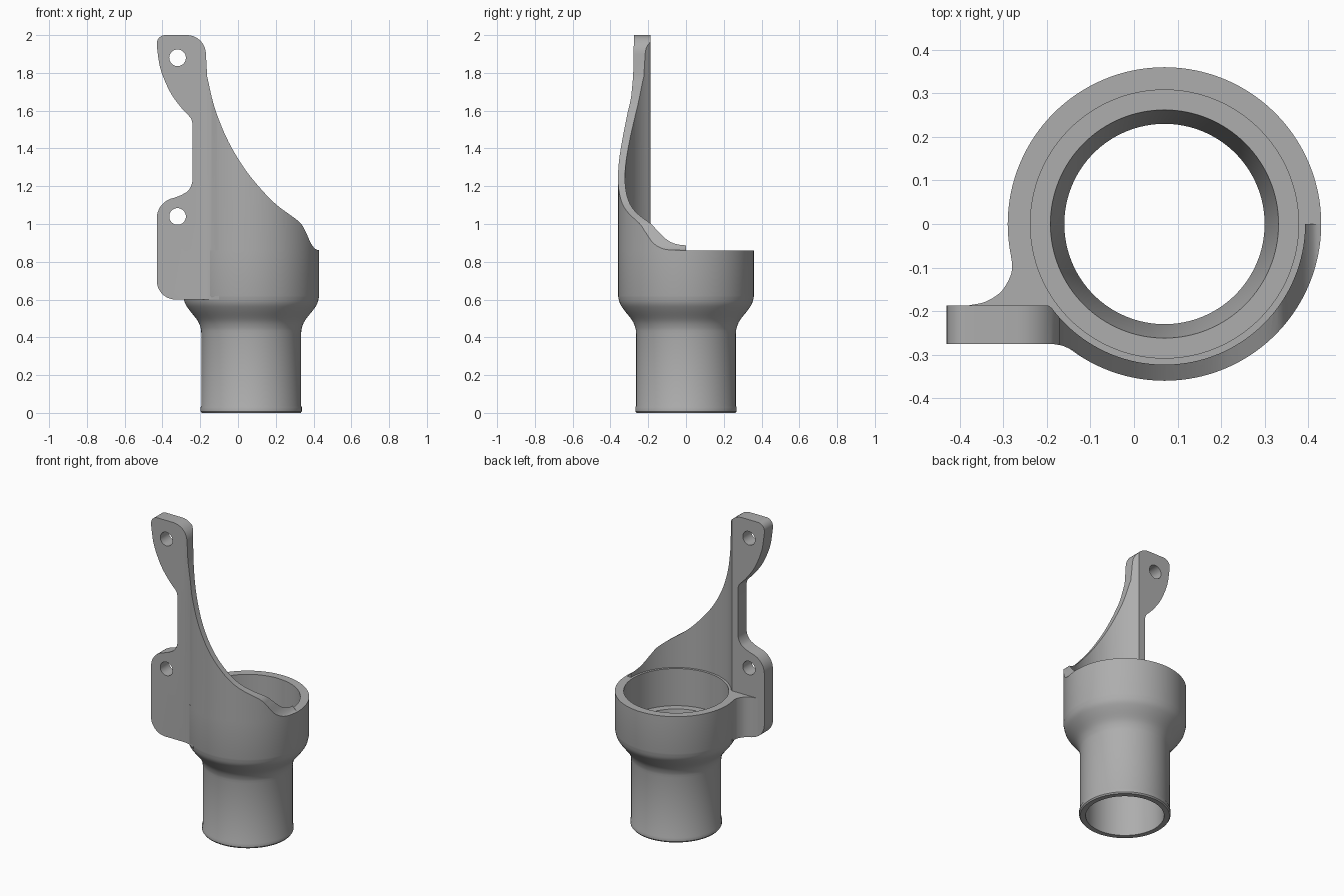
import bpy, bmesh
from math import sin, cos, pi, radians
from mathutils import Vector, Matrix

if "Cube" in bpy.data.objects:
    bpy.data.objects.remove(bpy.data.objects["Cube"])

AXIS_X = 0.07      # tube axis
OUTER = 0.36       # collar radius
RIM_Z = 0.86
SEGMENTS = 128

grey = bpy.data.materials.new("plain grey")
grey.use_nodes = True
colour = (0.42, 0.42, 0.42, 1)
grey.diffuse_color = colour
grey.node_tree.nodes["Principled BSDF"].inputs["Base Color"].default_value = colour


def new_object(name, bm):
    bmesh.ops.recalc_face_normals(bm, faces=bm.faces)
    mesh = bpy.data.meshes.new(name)
    bm.to_mesh(mesh)
    bm.free()
    mesh.materials.append(grey)
    obj = bpy.data.objects.new(name, mesh)
    bpy.context.collection.objects.link(obj)
    return obj


def activate(obj):
    bpy.ops.object.select_all(action='DESELECT')
    obj.select_set(True)
    bpy.context.view_layer.objects.active = obj


def prism(name, outline, start, end, upright=False):
    """Extrude an (x, y) outline along z, or an upright (x, z) outline along y."""
    bm = bmesh.new()
    place = (lambda a, b: (a, start, b)) if upright else (lambda a, b: (a, b, start))
    face = bm.faces.new([bm.verts.new(place(a, b)) for a, b in outline])
    extruded = bmesh.ops.extrude_face_region(bm, geom=[face])["geom"]
    depth = end - start
    bmesh.ops.translate(bm, vec=(0, depth, 0) if upright else (0, 0, depth),
                        verts=[v for v in extruded if isinstance(v, bmesh.types.BMVert)])
    return new_object(name, bm)


def boolean(obj, cutter, operation):
    activate(obj)
    mod = obj.modifiers.new(operation.title(), 'BOOLEAN')
    mod.operation, mod.object, mod.solver = operation, cutter, 'EXACT'
    bpy.ops.object.modifier_apply(modifier=mod.name)
    bpy.data.objects.remove(cutter)


def smooth(points, steps=6):
    """Catmull-Rom curve through the points."""
    pts = [Vector(p) for p in points]
    pts = [2 * pts[0] - pts[1]] + pts + [2 * pts[-1] - pts[-2]]
    out = []
    for a, b, c, d in zip(pts, pts[1:], pts[2:], pts[3:]):
        for i in range(steps):
            t = i / steps
            out.append(0.5 * (2 * b + (c - a) * t + (2 * a - 5 * b + 4 * c - d) * t * t
                              + (3 * b - a - 3 * c + d) * t ** 3))
    return out + [pts[-2]]


def arc(cx, cy, r, start, end, steps=10):
    angles = [radians(start + (end - start) * i / steps) for i in range(steps + 1)]
    return [(cx + r * cos(a), cy + r * sin(a)) for a in angles]


def ring_arc(r, first, last):
    """Arc about the tube axis on the same divisions as the lathed body."""
    step = 1 if last > first else -1
    return [(AXIS_X + r * cos(2 * pi * i / SEGMENTS), r * sin(2 * pi * i / SEGMENTS))
            for i in range(first, last + step, step)]


# Hollow tube and collar, lathed from a closed section
section = [(0.23, 0), (0.262, 0), (0.268, 0.008), (0.268, 0.03), (0.264, 0.038)]
section += smooth([(0.264, 0.42), (0.268, 0.45), (0.285, 0.49), (0.328, 0.545),
                   (0.35, 0.58), (OUTER, 0.62)], 4)
section += [(OUTER, RIM_Z), (0.308, RIM_Z), (0.308, 0.62), (0.262, 0.62), (0.23, 0.46)]
bm = bmesh.new()
rings = []
for i in range(SEGMENTS):
    a = 2 * pi * i / SEGMENTS
    rings.append([bm.verts.new((AXIS_X + r * cos(a), r * sin(a), z)) for r, z in section])
for i, ring in enumerate(rings):
    following = rings[(i + 1) % SEGMENTS]
    for j in range(len(section)):
        k = (j + 1) % len(section)
        bm.faces.new((ring[j], following[j], following[k], ring[k]))
body = new_object("tube_and_collar", bm)

# Front outline of the mounting plate and curved shield
left_edge = arc(-0.33, 0.70, 0.10, 270, 180)
left_edge += arc(-0.32, 1.03, 0.11, 180, 100)
left_edge += smooth([(-0.30, 1.153), (-0.265, 1.175), (-0.245, 1.21), (-0.24, 1.25)])
left_edge += smooth([(-0.24, 1.52), (-0.25, 1.56), (-0.30, 1.615), (-0.36, 1.70),
                     (-0.41, 1.82), (-0.43, 1.94)])
left_edge += arc(-0.385, 1.955, 0.045, 180, 90)
right_edge = arc(-0.27, 1.90, 0.10, 90, 0)
right_edge += smooth([(-0.163, 1.78), (-0.125, 1.62), (-0.06, 1.455), (0.02, 1.315),
                      (0.10, 1.21), (0.20, 1.105), (0.32, 1.015), (0.355, 0.965),
                      (0.385, 0.90), (0.41, 0.868), (0.432, RIM_Z)])
outline = left_edge + right_edge + [(-0.10, RIM_Z), (-0.10, 0.60)]

# Plate and shield: plan shape trimmed to the front outline
plan = [(-0.45, -0.275), (-0.19, -0.275), (-0.165, -0.279), (-0.14, -0.29)]
plan += ring_arc(OUTER, 85, SEGMENTS) + ring_arc(0.323, SEGMENTS, 77)
plan += [(-0.197, -0.187), (-0.45, -0.187)]
bracket = prism("plate_and_shield", plan, 0.5, 2.1)
boolean(bracket, prism("outline_cutter", outline, -0.5, 0.1, True), 'INTERSECT')

# Two bolt holes
for z in (1.04, 1.88):
    bm = bmesh.new()
    bmesh.ops.create_cone(bm, cap_ends=True, segments=48, radius1=0.044, radius2=0.044, depth=0.4,
                          matrix=Matrix.Translation((-0.32, -0.23, z)) @ Matrix.Rotation(pi / 2, 4, 'X'))
    boolean(bracket, new_object("hole_cutter", bm), 'DIFFERENCE')

# Filleted web joining the back of the plate to the collar
web_plan = smooth([(-0.38, -0.187), (-0.34, -0.178), (-0.305, -0.155),
                   (-0.284, -0.12), (-0.28, -0.095), (-0.283, -0.07)])
web_plan += ring_arc(0.335, 68, 76) + [(-0.21, -0.195), (-0.38, -0.195)]
web = prism("plate_web", web_plan, 0.5, RIM_Z)
boolean(web, prism("outline_cutter", outline, -0.5, 0.1, True), 'INTERSECT')

for obj in (body, bracket, web):
    activate(obj)
    bpy.ops.object.shade_smooth_by_angle(angle=radians(30))
